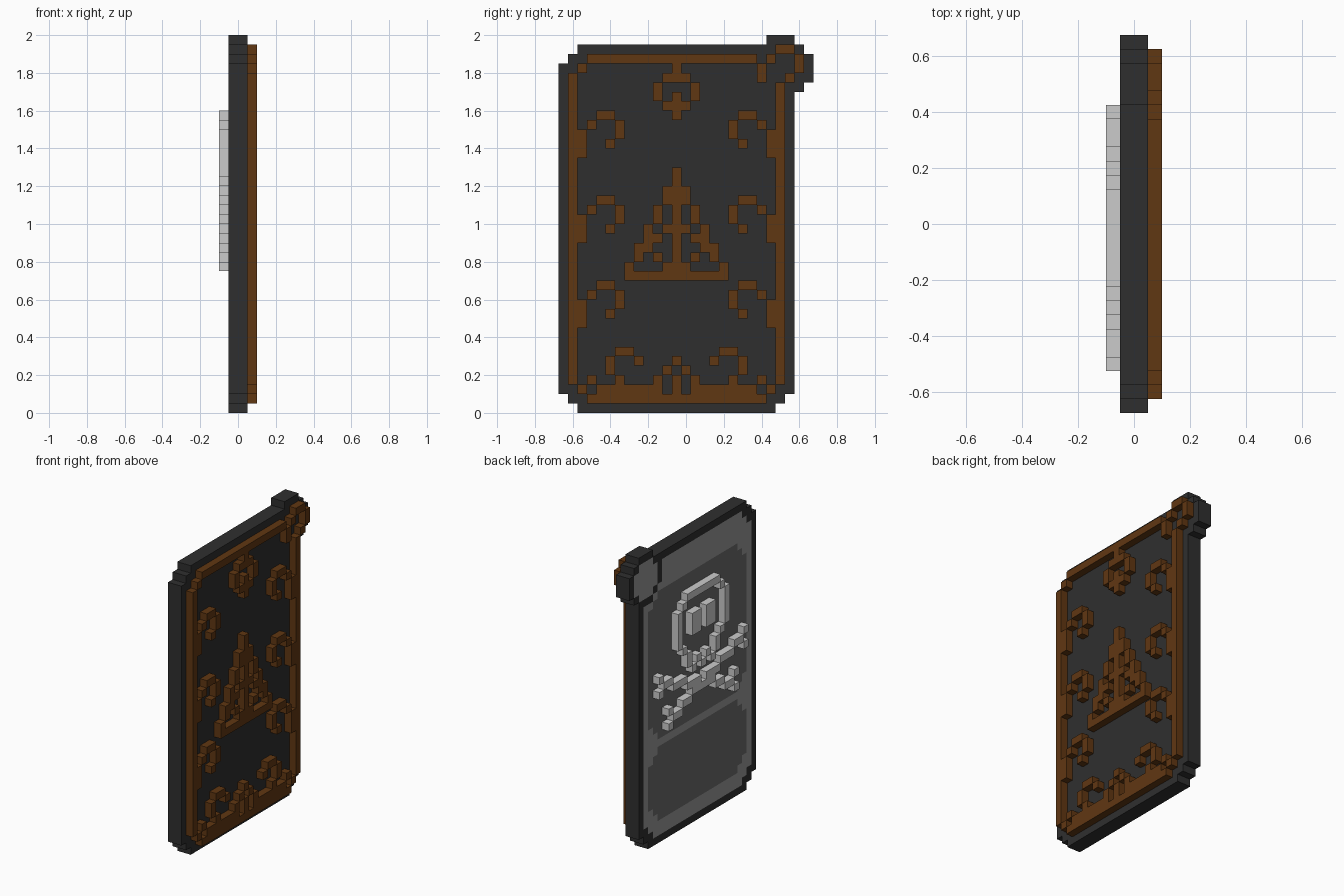
import bpy, bmesh

UNIT = 0.05
AXIS = 24          # mirrored column = AXIS - column
Y0 = -0.675

if "Cube" in bpy.data.objects:
    bpy.data.objects.remove(bpy.data.objects["Cube"])


def material(name, rgb):
    m = bpy.data.materials.new(name)
    m.use_nodes = True
    colour = (*rgb, 1.0)
    m.diffuse_color = colour
    m.node_tree.nodes["Principled BSDF"].inputs["Base Color"].default_value = colour
    return m


black = material("charcoal", (0.028, 0.028, 0.028))
brown = material("brown", (0.118, 0.038, 0.006))
grey = material("mid grey", (0.31, 0.31, 0.31))
panel = material("dark grey", (0.145, 0.145, 0.145))
white = material("pale grey", (0.6, 0.6, 0.6))


def block(c0, c1, r0, r1, cut=0):
    """Cells of an inclusive rectangle with stepped corners."""
    return {(c, r) for c in range(c0, c1 + 1) for r in range(r0, r1 + 1)
            if min(c - c0, c1 - c) + min(r - r0, r1 - r) >= cut}


def stamp(rows, col, top):
    """Cells of a small motif drawn from its top row down."""
    return {(col + i, top - j) for j, row in enumerate(rows)
            for i, ch in enumerate(row) if ch == "#"}


def mirrored(cells):
    return cells | {(AXIS - c, r) for c, r in cells}


def relief(name, cells, x0, x1, mats, rule=None):
    """Extrude a set of square cells between x0 and x1, outer faces only."""
    bm = bmesh.new()

    def quad(pts, index=0):
        f = bm.faces.new([bm.verts.new(p) for p in pts])
        f.material_index = index

    for c, r in sorted(cells):
        ya, yb = Y0 + c * UNIT, Y0 + (c + 1) * UNIT
        za, zb = r * UNIT, (r + 1) * UNIT
        ring = [(ya, za), (yb, za), (yb, zb), (ya, zb)]
        quad([(x1, *p) for p in ring])
        quad([(x0, *p) for p in reversed(ring)], rule(c, r) if rule else 0)
        sides = [(0, -1), (1, 0), (0, 1), (-1, 0)]
        for k, (dc, dr) in enumerate(sides):
            if (c + dc, r + dr) not in cells:
                a, b = ring[k], ring[(k + 1) % 4]
                quad([(x0, *a), (x0, *b), (x1, *b), (x1, *a)])
    bmesh.ops.remove_doubles(bm, verts=bm.verts, dist=UNIT / 100)
    bmesh.ops.recalc_face_normals(bm, faces=bm.faces)
    mesh = bpy.data.meshes.new(name)
    bm.to_mesh(mesh)
    bm.free()
    for m in mats:
        mesh.materials.append(m)
    ob = bpy.data.objects.new(name, mesh)
    bpy.context.collection.objects.link(ob)
    return ob


# Cover slab with a corner tab, and its inlaid panels
tab = block(20, 26, 33, 39, 2)
tab_inlay = block(21, 25, 34, 38, 1)
slab = block(0, 24, 0, 38, 2) | tab
frame = block(1, 23, 1, 37, 2)
panels = block(2, 22, 3, 12, 2) | block(2, 22, 14, 33, 2)


def slab_colour(c, r):
    if (c, r) in tab:
        return 1 if (c, r) in tab_inlay else 0
    if (c, r) in panels:
        return 2
    return 1 if (c, r) in frame else 0


relief("cover_slab", slab, -UNIT, UNIT, [black, grey, panel], slab_colour)

# Raised brown ornament
swirl = ["..##.",
         ".#..#",
         "#...#",
         "#..#.",
         "#...."]
bottom_scroll = ["....##.....",
                 "...#..#...#",
                 "...#.....#.",
                 ".#..#...#.#",
                 "#.#######.#",
                 ".##########"]
pendant = ["..#",
           ".##",
           "#..",
           "#.#",
           ".##",
           "..#"]
tree = [".....#",
        ".....#",
        "....##",
        "....##",
        "...#.#",
        "...#.#",
        "..#.##",
        "..##.#",
        ".##..#",
        ".#.#.#",
        "#...##",
        "######"]
half = block(1, 1, 3, 34) | stamp(bottom_scroll, 2, 6)
half |= stamp(pendant, 10, 36) | stamp(tree, 7, 25)
for top in (31, 22, 13):
    half |= stamp(swirl, 2, top)
ornament = mirrored(half) | block(3, 20, 37, 37) | {(1, 35), (2, 36)}
ornament |= stamp(swirl[:4], 21, 38)
relief("raised_ornament", ornament, UNIT, 2 * UNIT, [brown])

# Raised skull, left half mirrored
skull = ["..####",
         ".#....",
         "#.....",
         "#..##.",
         "#..##.",
         "#..##.",
         "#.....",
         ".#....",
         "..#...",
         "..#.#.",
         "...#.#"]
relief("skull", mirrored(stamp(skull, 7, 31)), -2 * UNIT, -UNIT, [white])

# Crossed bones, left half mirrored
bones = ["#.........",
         ".##.......",
         "#..###....",
         "......###.",
         ".......###",
         "..#..##...",
         "...##.....",
         "..#......."]
relief("crossed_bones", mirrored(stamp(bones, 3, 22)), -2 * UNIT, -UNIT, [white])
